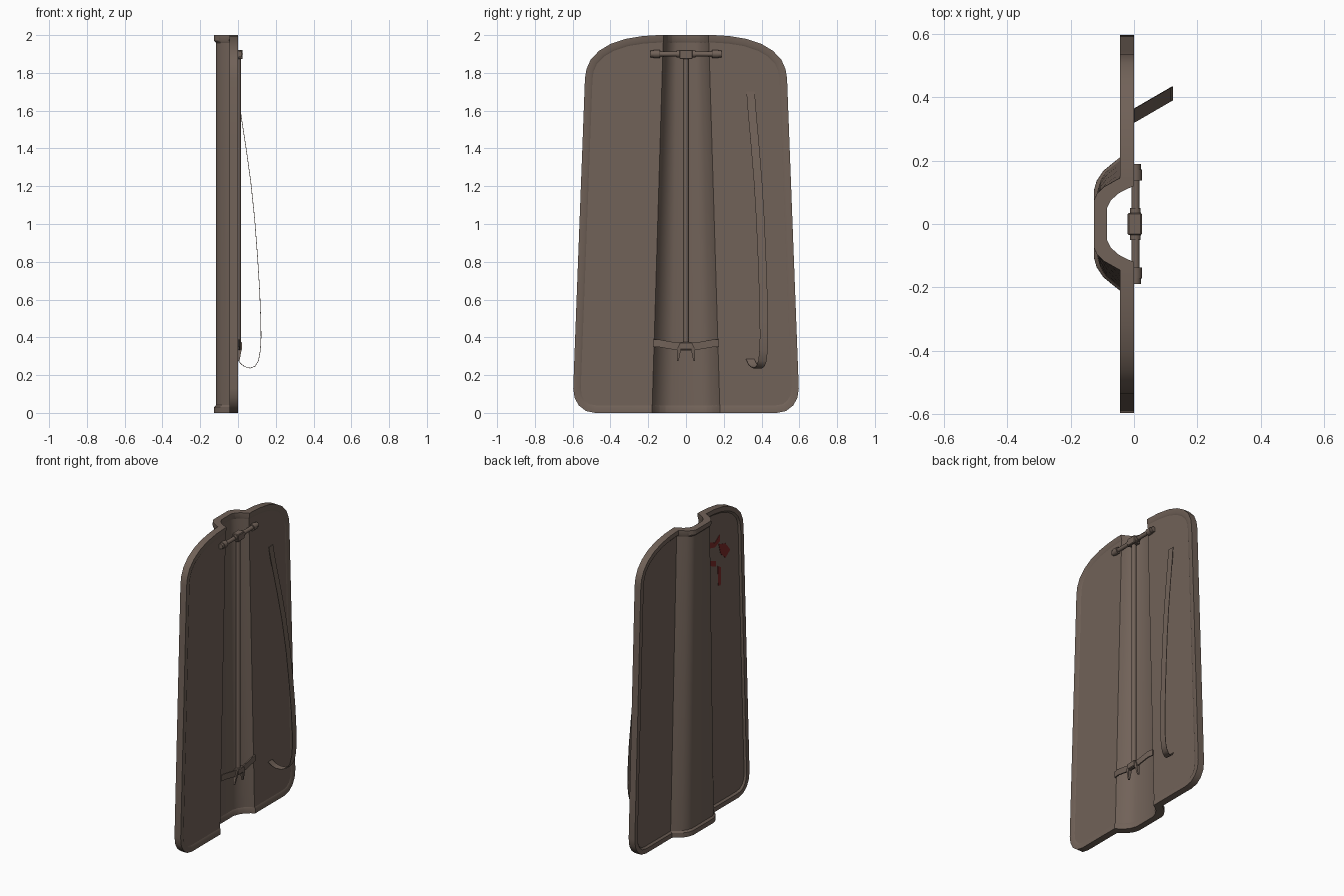
import bpy, bmesh, math
from mathutils import Vector, Matrix

if "Cube" in bpy.data.objects:
    bpy.data.objects.remove(bpy.data.objects["Cube"])

def material(name, rgb):
    m = bpy.data.materials.new(name)
    m.diffuse_color = (*rgb, 1)
    m.use_nodes = True
    m.node_tree.nodes["Principled BSDF"].inputs["Base Color"].default_value = m.diffuse_color
    return m

BROWN = material("weathered brown", (0.165, 0.122, 0.098))
RED = material("dark red paint", (0.19, 0.022, 0.02))

def finish(bm, name, mat=BROWN, angle=30):
    bmesh.ops.recalc_face_normals(bm, faces=bm.faces)
    me = bpy.data.meshes.new(name)
    bm.to_mesh(me)
    bm.free()
    me.shade_smooth()
    me.set_sharp_from_angle(angle=math.radians(angle))
    me.materials.append(mat)
    ob = bpy.data.objects.new(name, me)
    bpy.context.collection.objects.link(ob)
    return ob

def loft(rings, name, closed=False, mat=BROWN, angle=30):
    """Skin equal-length rings; cap the ends unless the path is closed."""
    bm = bmesh.new()
    vs = [[bm.verts.new(p) for p in r] for r in rings]
    n, m = len(vs), len(vs[0])
    for i in range(n if closed else n - 1):
        a, b = vs[i], vs[(i + 1) % n]
        for j in range(m):
            k = (j + 1) % m
            bm.faces.new((a[j], a[k], b[k], b[j]))
    if not closed:
        bm.faces.new(vs[0])
        bm.faces.new(vs[-1])
    return finish(bm, name, mat, angle)

def box(name, x, y, z, bevel=0.004):
    bm = bmesh.new()
    bmesh.ops.create_cube(bm, size=1)
    for v in bm.verts:
        v.co = [(r[0] + r[1]) / 2 + c * (r[1] - r[0]) for r, c in zip((x, y, z), v.co)]
    bmesh.ops.bevel(bm, geom=bm.edges[:], offset=bevel, segments=1, affect='EDGES')
    return finish(bm, name)

def cylinder(name, loc, radius, length, axis, sides=10):
    bm = bmesh.new()
    rot = Matrix.Rotation(math.pi / 2, 4, 'X') if axis == 'Y' else Matrix()
    bmesh.ops.create_cone(bm, cap_ends=True, segments=sides, radius1=radius, radius2=radius,
                          depth=length, matrix=Matrix.Translation(loc) @ rot)
    return finish(bm, name, angle=50)

# --- cross-section of the central ridge: (fraction of half width, x) ---
FRONT = [(0, -.127), (.5, -.127), (.65, -.118), (.8, -.097), (.92, -.066), (1, -.045)]
BACK = [(0, -.085), (.42, -.085), (.62, -.073), (.8, -.05), (.92, -.023), (1, 0)]

def front_w(z): return .21 - .0325 * z
def back_w(z): return .18 - .03 * z

def depth(y, prof, w):
    s = abs(y) / w
    for (s0, x0), (s1, x1) in zip(prof, prof[1:]):
        if s <= s1:
            return x0 + (x1 - x0) * (s - s0) / (s1 - s0)
    return prof[-1][1]

# --- outline of the right half (y, z), bottom to top ---
HALF = [(.48, 0), (.53, .01), (.568, .04), (.59, .08), (.597, .13), (.585, .45), (.566, .95),
        (.547, 1.45), (.535, 1.77), (.527, 1.82), (.505, 1.87), (.46, 1.917), (.40, 1.953),
        (.32, 1.98), (.23, 1.995), (.15, 2.0)]

def ridge_cols(z):
    ys = {round(s * front_w(z), 4) for s, _ in FRONT} | {round(s * back_w(z), 4) for s, _ in BACK}
    return sorted(ys - {0})

right = [(y, 0) for y in ridge_cols(0)] + HALF + [(y, 2) for y in ridge_cols(2)[::-1]]
outline = [(0, 0)] + right + [(0, 2)] + [(-y, z) for y, z in right[::-1]]

def inset(pts, d):
    out, n = [], len(pts)
    for i, p in enumerate(pts):
        p = Vector(p)
        a = (p - Vector(pts[i - 1])).normalized()
        b = (Vector(pts[(i + 1) % n]) - p).normalized()
        t = (a + b).normalized()
        out.append(p + Vector((-t.y, t.x)) * d)
    return out

# --- raised rim swept round the whole outline ---
rings = []
for o, i1, i2 in zip(outline, inset(outline, .03), inset(outline, .042)):
    def pt(p, prof, wf, dx=0):
        return (depth(p[0], prof, wf(p[1])) + dx, p[0], p[1])
    rings.append([pt(o, BACK, back_w), pt(o, FRONT, front_w), pt(i1, FRONT, front_w),
                  pt(i2, FRONT, front_w, .012), pt(i2, BACK, back_w, -.006), pt(i1, BACK, back_w)])
loft(rings, "shield_rim", closed=True)

# --- shield board: horizontal slices stacked bottom to top ---
inner = inset(outline, .02)
start = 1 + len(ridge_cols(0))
slices = []
for y, z in inner[start:start + len(HALF)]:
    def side(prof, wf, dx):
        right_pts = [(x + dx, s * wf(z), z) for s, x in prof[1:]]
        right_pts.append((prof[-1][1] + dx, max(y, wf(z) + .001), z))
        return [(a, -b, c) for a, b, c in right_pts[::-1]] + [(prof[0][1] + dx, 0, z)] + right_pts
    slices.append(side(FRONT, front_w, .011) + side(BACK, back_w, -.005)[::-1])
loft(slices, "shield_board")

# --- abstract red paint daubs on the front, outer side of the ridge ---
DAUBS = [[(-.17, 1.80), (-.25, 1.765), (-.30, 1.80), (-.30, 1.755), (-.25, 1.735), (-.17, 1.755)],
         [(-.19, 1.67), (-.26, 1.64), (-.26, 1.605), (-.19, 1.635)],
         [(-.29, 1.74), (-.36, 1.72), (-.41, 1.66), (-.36, 1.625), (-.31, 1.67)],
         [(-.28, 1.60), (-.315, 1.58), (-.31, 1.46), (-.285, 1.47)]]
for d in DAUBS:
    loft([[(x, y, z) for y, z in d] for x in (-.036, -.033)], "paint_daub", mat=RED)

# --- prop rod hung on a cross bar ---
cylinder("cross_bar", (.005, 0, 1.9), .013, .37, 'Y')
box("pivot_block", (-.02, .025), (-.035, .035), (1.873, 1.922))
cylinder("pivot_sleeve", (.004, 0, 1.9), .018, .10, 'Y')
for s in (-1, 1):
    cylinder("bar_bracket", (.004, s * .155, 1.9), .022, .035, 'Y', 8)
    cylinder("bar_end_cap", (.004, s * .18, 1.9), .018, .018, 'Y', 8)
cylinder("prop_rod", (.001, 0, 1.13), .015, 1.53, 'Z')

# --- fork foot of the rod ---
box("fork_head", (-.008, .022), (-.032, .032), (.335, .375))
for s in (-1, 1):
    loft([[(x0, s * (y - h), z), (x1, s * (y - h), z), (x1, s * (y + h), z), (x0, s * (y + h), z)]
          for x0, x1, y, h, z in ((-.008, .022, .022, .01, .37), (-.006, .02, .036, .01, .34),
                                  (-.002, .008, .043, .004, .275))], "fork_prong")

# --- ribbons: holding strap and carrying strap ---
def ribbon(name, pts, across, thick):
    across = Vector(across)
    rings = []
    for i, p in enumerate(pts):
        t = Vector(pts[min(i + 1, len(pts) - 1)]) - Vector(pts[max(i - 1, 0)])
        n = t.cross(across).normalized() * thick / 2
        p = Vector(p)
        rings.append([p + across + n, p - across + n, p - across - n, p + across - n])
    return loft(rings, name, angle=40)

ribbon("rod_strap", [(.0, -.175, .368), (.006, -.14, .368), (.008, -.05, .352), (.01, 0, .35),
                     (.008, .05, .352), (.006, .14, .368), (.0, .175, .368)], (0, 0, .02), .008)

PATH = [(0, 1.7), (.008, 1.63), (.02, 1.55), (.043, 1.4), (.068, 1.22), (.088, 1.03), (.104, .82),
        (.115, .64), (.121, .48), (.122, .4), (.118, .33), (.108, .275), (.09, .247), (.065, .237),
        (.035, .245), (.015, .26), (-.004, .285)]
ribbon("carrying_strap", [(x, .342 + .58 * x, z) for x, z in PATH], (0, .022, 0), .003)
